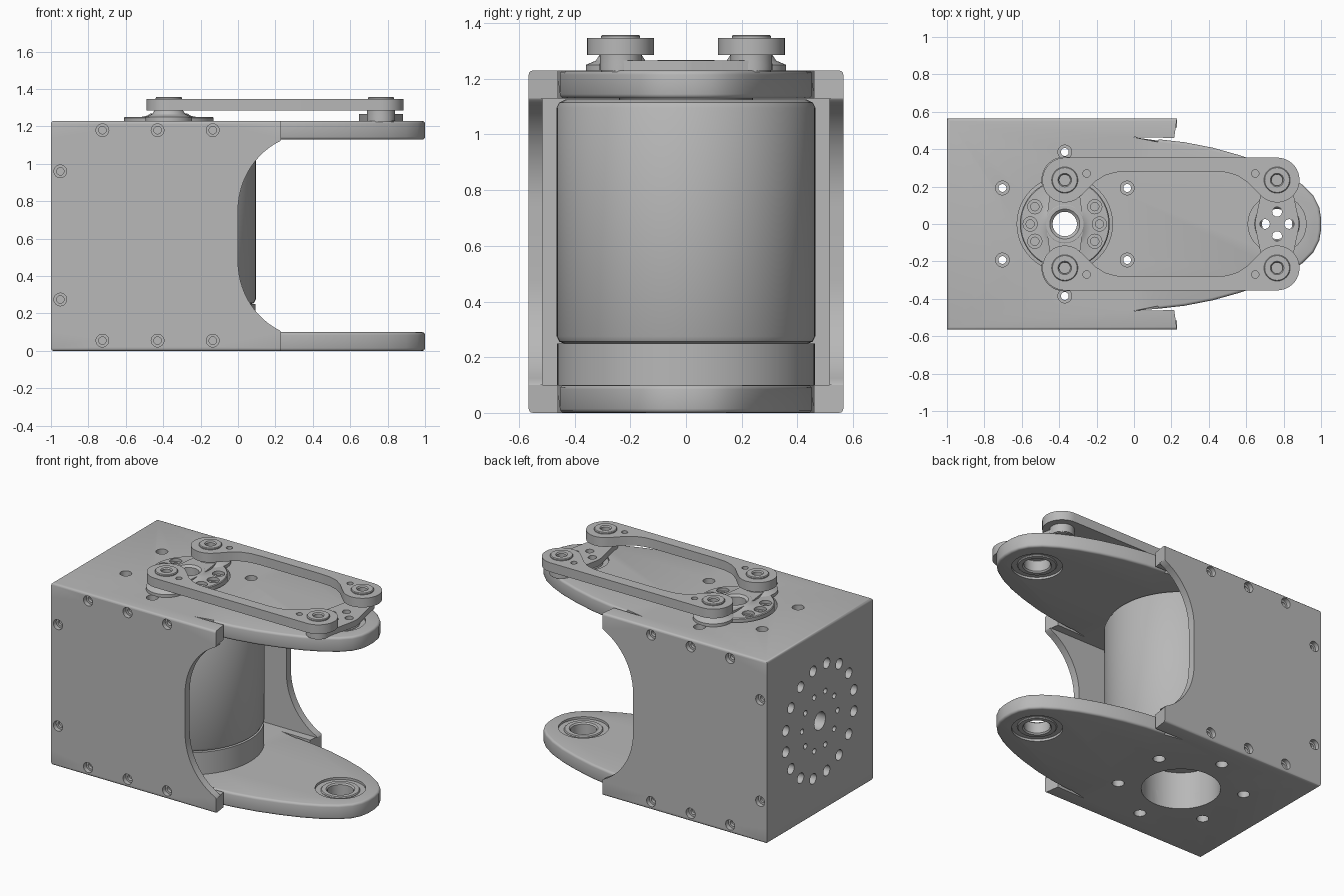
import bpy, bmesh, math
from mathutils import Matrix, Vector

if "Cube" in bpy.data.objects:
    bpy.data.objects.remove(bpy.data.objects["Cube"])

grey = bpy.data.materials.new("machined grey")
grey.use_nodes = True
grey.diffuse_color = (0.48, 0.48, 0.48, 1)
grey.node_tree.nodes["Principled BSDF"].inputs["Base Color"].default_value = grey.diffuse_color

AXIS, TIP = -0.37, 0.765      # motor axis and output pivot along x
WIDE, TOP, THICK = 0.565, 1.23, 0.1


def finish(name, bm):
    bmesh.ops.recalc_face_normals(bm, faces=bm.faces)
    mesh = bpy.data.meshes.new(name)
    bm.to_mesh(mesh)
    bm.free()
    mesh.materials.append(grey)
    obj = bpy.data.objects.new(name, mesh)
    bpy.context.collection.objects.link(obj)
    return obj


def activate(obj):
    bpy.ops.object.select_all(action='DESELECT')
    obj.select_set(True)
    bpy.context.view_layer.objects.active = obj


def lathe(bm, profile, at, direction=(0, 0, 1), closed=False, seg=48):
    """Revolve (radius, height) pairs about a direction; open profiles are capped."""
    place = Matrix.Translation(at) @ Vector(direction).to_track_quat('Z', 'Y').to_matrix().to_4x4()
    rings = []
    for r, h in profile:
        rings.append([bm.verts.new(place @ Vector((r * math.cos(a), r * math.sin(a), h)))
                      for a in (math.tau * i / seg for i in range(seg))])
    pairs = list(zip(rings, rings[1:]))
    if closed:
        pairs.append((rings[-1], rings[0]))
    else:
        bm.faces.new(rings[0])
        bm.faces.new(rings[-1])
    for a, b in pairs:
        for i in range(seg):
            j = (i + 1) % seg
            bm.faces.new((a[i], a[j], b[j], b[i]))


def turned(name, profile, at, closed=False, seg=64):
    bm = bmesh.new()
    lathe(bm, profile, at, closed=closed, seg=seg)
    return finish(name, bm)


def prism(points, low, high):
    bm = bmesh.new()
    face = bm.faces.new([bm.verts.new((x, y, low)) for x, y in points])
    ext = bmesh.ops.extrude_face_region(bm, geom=[face])
    new = [v for v in ext["geom"] if isinstance(v, bmesh.types.BMVert)]
    bmesh.ops.translate(bm, verts=new, vec=(0, 0, high - low))
    bmesh.ops.recalc_face_normals(bm, faces=bm.faces)
    return bm


def hole(bm, at, into, wide, step, narrow, depth):
    """Counterbored hole cutter."""
    lathe(bm, [(wide, -0.02), (wide, step), (narrow, step), (narrow, depth)], at, into, seg=24)


def cut(obj, cutter_mesh):
    cutter = finish("cutter", cutter_mesh)
    cutter.hide_render = True
    mod = obj.modifiers.new("holes", 'BOOLEAN')
    mod.operation, mod.solver, mod.object = 'DIFFERENCE', 'EXACT', cutter
    activate(obj)
    bpy.ops.object.modifier_apply(modifier=mod.name)
    bpy.data.objects.remove(cutter)


def circle(cx, cy, r, start=0, end=360, n=32):
    return [(cx + r * math.cos(math.radians(start + (end - start) * i / n)),
             cy + r * math.sin(math.radians(start + (end - start) * i / n))) for i in range(n + 1)]


# Six mounting holes around the motor axis
mounts = [(AXIS + 0.385 * math.sin(math.tau * i / 6), 0.385 * math.cos(math.tau * i / 6))
          for i in range(6)]

# Top and bottom plates: tapered nose, with slits that leave short tips at the sides
half = [(-1, WIDE), (0.23, WIDE), (0.215, 0.46), (0, 0.464), (0.13, 0.453), (0.27, 0.437),
        (0.42, 0.408), (0.57, 0.366), (0.7, 0.32), (0.81, 0.268), (0.9, 0.21), (0.96, 0.15),
        (0.99, 0.09), (1, 0.03)]
outline = half + [(x, -y) for x, y in reversed(half)]
for name, low, outer, inward in (("bottom_plate", 0, 0, 1), ("top_plate", TOP - THICK, TOP, -1)):
    bm = prism(outline, low, low + THICK)
    rim = []
    for e in bm.edges:
        a, b = e.verts
        if abs(a.co.z - b.co.z) > 0.01:
            continue
        mid = (a.co + b.co) / 2
        nose = mid.x > 0.02 and abs(mid.y) < 0.455
        border = abs(mid.y) > WIDE - 0.01 or mid.x < -0.99
        if nose or (border and abs(mid.z - outer) < 0.01):
            rim.append(e)
    bmesh.ops.bevel(bm, geom=rim, offset=0.015, segments=3, profile=0.5, affect='EDGES')
    plate = finish(name, bm)
    cutters = bmesh.new()
    bore = 0.24 if inward > 0 else 0.255
    lathe(cutters, [(bore, low - 0.02), (bore, low + THICK + 0.02)], (AXIS, 0, 0))
    lathe(cutters, [(0.155, -0.02), (0.155, 0.015), (0.12, 0.015), (0.12, 0.085),
                    (0.155, 0.085), (0.155, 0.12)], (TIP, 0, low))
    for x, y in mounts:
        hole(cutters, (x, y, outer), (0, 0, inward), 0.037, 0.06, 0.021, 0.12)
    for x in (-0.725, -0.43, -0.135):
        for s in (-1, 1):
            hole(cutters, (x, s * WIDE, 0.055 if inward > 0 else 1.18), (0, -s, 0),
                 0.034, 0.03, 0.02, 0.05)
    cut(plate, cutters)
    turned(name.replace("plate", "bearing"),
           [(0.088, 0.006), (0.115, 0.006), (0.12, 0.012), (0.12, 0.088), (0.115, 0.094),
            (0.088, 0.094), (0.08, 0.085), (0.08, 0.015)], (TIP, 0, low), closed=True)

# Side walls with a scooped front edge
scoop = [(0.39 - 0.39 * math.cos(math.radians(a)), 0.41 * math.sin(math.radians(a)))
         for a in range(0, 66, 5)]
wall = [(-1, THICK), (0.23, THICK)] + [(x, 0.48 - z) for x, z in reversed(scoop)]
wall += [(x, 0.75 + z) for x, z in scoop] + [(0.23, TOP - THICK), (-1, TOP - THICK)]
for name, s in (("right_wall", -1), ("left_wall", 1)):
    edges = sorted((-s * WIDE, -s * (WIDE - 0.05)))
    bm = prism(wall, *edges)
    bm.transform(Matrix.Rotation(math.pi / 2, 4, 'X'))
    obj = finish(name, bm)
    cutters = bmesh.new()
    for z in (0.275, 0.96):
        hole(cutters, (-0.95, s * WIDE, z), (0, -s, 0), 0.034, 0.03, 0.02, 0.045)
    cut(obj, cutters)

# Back wall with its bolt circles
inner = WIDE - 0.05
back = finish("back_wall", prism([(-1, -inner), (-0.9, -inner), (-0.9, inner), (-1, inner)],
                                 THICK, TOP - THICK))
cutters = bmesh.new()
for count, ring, r in ((16, 0.37, 0.035), (10, 0.19, 0.018), (1, 0, 0.06)):
    for i in range(count):
        a = math.tau * (i + 0.5) / count
        lathe(cutters, [(r, -0.02), (r, 0.085)],
              (-1, ring * math.sin(a), TOP / 2 + ring * math.cos(a)), (1, 0, 0), seg=24)
cut(back, cutters)

# Motor: base ring and rounded drum, both hollow along the axis
base = turned("motor_base", [(0.24, 0.1), (0.463, 0.1), (0.463, 0.25), (0.24, 0.25)],
              (AXIS, 0, 0), closed=True, seg=96)
drum = turned("motor_drum", [(0.065, 0.25), (0.44, 0.25), (0.455, 0.256), (0.465, 0.275),
                             (0.465, 1.095), (0.455, 1.115), (0.435, 1.125), (0.065, 1.125)],
              (AXIS, 0, 0), closed=True, seg=96)
for obj in (base, drum):
    cutters = bmesh.new()
    for x, y in mounts:
        lathe(cutters, [(0.021, 0), (0.021, 1.3)], (x, y, 0), seg=24)
    cut(obj, cutters)

# Output horn on the motor
horn = turned("output_horn", [(0.065, 1.12), (0.24, 1.12), (0.24, 1.245), (0.235, 1.25),
                              (0.14, 1.252), (0.115, 1.258), (0.1, 1.268), (0.08, 1.268),
                              (0.065, 1.255)], (AXIS, 0, 0), closed=True)
cutters = bmesh.new()
for deg in (0, 30, 150, 180, 210, 330):
    a = math.radians(deg)
    hole(cutters, (AXIS + 0.185 * math.cos(a), 0.185 * math.sin(a), 1.25), (0, 0, -1),
         0.038, 0.02, 0.022, 0.07)
cut(horn, cutters)

# Cranks: hull of a hub and two arm ends, with bosses that carry the links
for name, x, hub, low in (("motor_crank", AXIS, 0.1, 1.24), ("output_crank", TIP, 0.118, 1.225)):
    bm = bmesh.new()
    for cy, r in ((0, hub), (0.235, 0.07), (-0.235, 0.07)):
        for z in (low, 1.266):
            for px, py in circle(x, cy, r)[:-1]:
                bm.verts.new((px, py, z))
    hull = bmesh.ops.convex_hull(bm, input=bm.verts)
    bmesh.ops.delete(bm, geom=list({v for v in hull["geom_interior"] + hull["geom_unused"]
                                    if isinstance(v, bmesh.types.BMVert)}), context='VERTS')
    bmesh.ops.dissolve_limit(bm, angle_limit=0.01, verts=bm.verts, edges=bm.edges)
    crank = finish(name, bm)
    cutters = bmesh.new()
    if x == AXIS:
        lathe(cutters, [(0.09, 1.2), (0.09, 1.3)], (x, 0, 0))
    else:
        for dx, dy in ((1, 0), (-1, 0), (0, 1), (0, -1)):
            lathe(cutters, [(0.026, 1.2), (0.026, 1.3)], (x + dx * 0.065, dy * 0.065, 0), seg=24)
    cut(crank, cutters)
    foot = 0.125 if x == AXIS else 0.075
    for s in (-1, 1):
        turned(name + "_boss", [(foot, 1.23), (foot, 1.25), (foot * 0.3 + 0.052, 1.265),
                                (0.075, 1.287)], (x, s * 0.235, 0))

# Parallel links with pivot caps at each end
mid = (AXIS + TIP) / 2
bend = [(-0.292, 0.144), (-0.26, 0.175), (-0.21, 0.225), (-0.16, 0.258), (-0.1, 0.276), (-0.03, 0.281)]
link = circle(AXIS, 0.235, 0.12, 90, 300, 24) + bend
link += [(2 * mid - x, y) for x, y in reversed(link)]
for name, s in (("front_link", -1), ("back_link", 1)):
    obj = finish(name, prism([(x, s * y) for x, y in link], 1.285, 1.347))
    cutters = bmesh.new()
    for x, side in ((AXIS, 1), (TIP, -1)):
        lathe(cutters, [(0.06, 1.32), (0.06, 1.4)], (x, s * 0.235, 0))
        lathe(cutters, [(0.02, 1.32), (0.02, 1.4)], (x + side * 0.117, s * 0.27, 0), seg=24)
        turned(name + "_pivot", [(0.03, 1.325), (0.03, 1.35), (0.036, 1.358), (0.066, 1.358),
                                 (0.07, 1.353), (0.07, 1.347), (0.06, 1.347), (0.06, 1.325)],
               (x, s * 0.235, 0), closed=True)
    cut(obj, cutters)

for obj in [o for o in bpy.context.collection.objects if o.type == 'MESH' and grey.name in o.data.materials]:
    activate(obj)
    bpy.ops.object.shade_smooth_by_angle(angle=math.radians(32))
